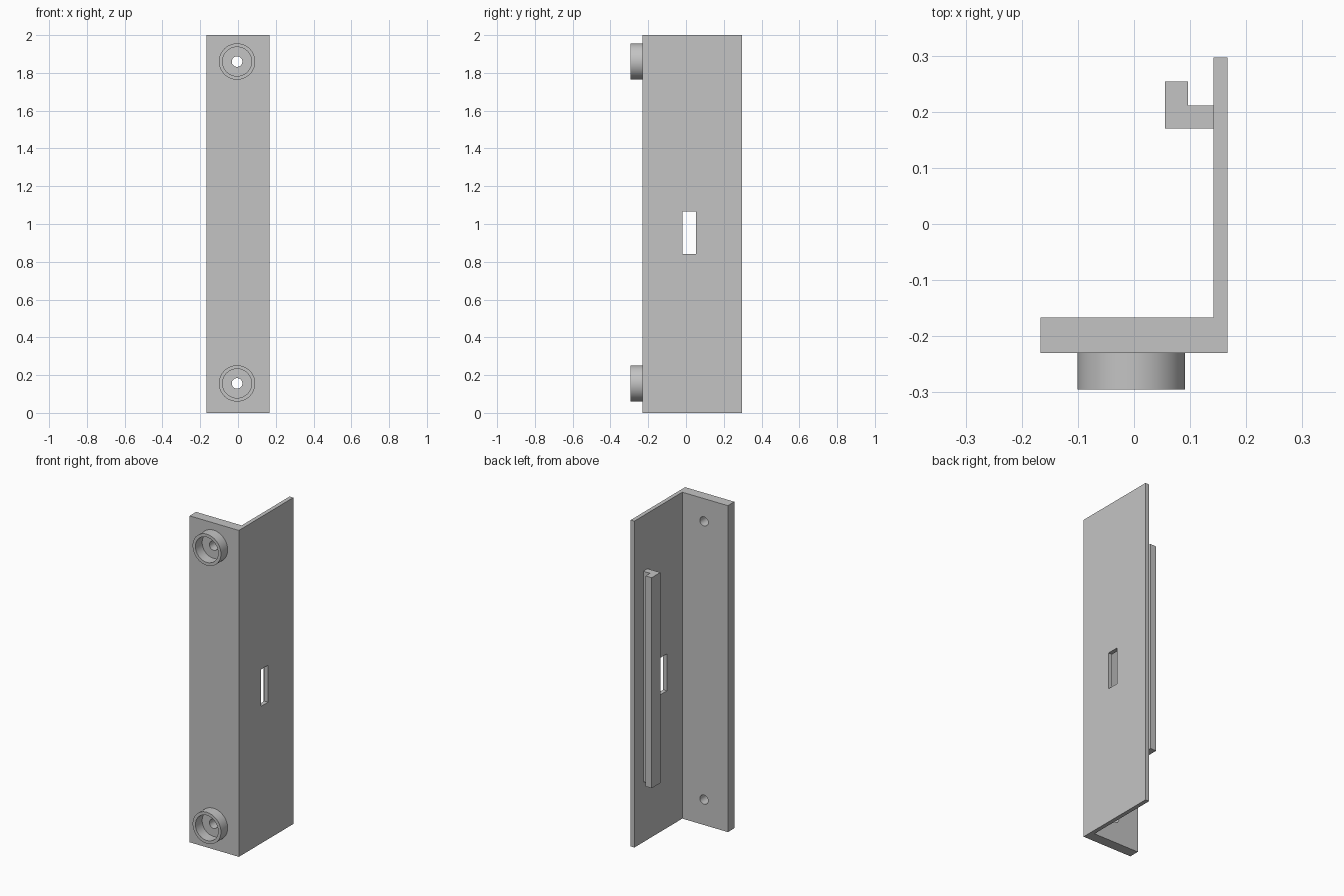
import bpy, bmesh, math
from mathutils import Matrix, Vector

cube = bpy.data.objects.get("Cube")
if cube:
    bpy.data.objects.remove(cube, do_unlink=True)

grey = bpy.data.materials.new("plain grey")
grey.use_nodes = True
COLOUR = (0.55, 0.55, 0.55, 1)
grey.diffuse_color = COLOUR
grey.node_tree.nodes["Principled BSDF"].inputs["Base Color"].default_value = COLOUR


def make_object(name, bm):
    bmesh.ops.recalc_face_normals(bm, faces=bm.faces)
    mesh = bpy.data.meshes.new(name)
    bm.to_mesh(mesh)
    bm.free()
    mesh.materials.append(grey)
    obj = bpy.data.objects.new(name, mesh)
    bpy.context.collection.objects.link(obj)
    return obj


def select_only(obj):
    bpy.ops.object.select_all(action='DESELECT')
    obj.select_set(True)
    bpy.context.view_layer.objects.active = obj


def extrusion(name, outline, bottom, top):
    """Extrude an outline in plan straight up."""
    bm = bmesh.new()
    face = bm.faces.new([bm.verts.new((x, y, bottom)) for x, y in outline])
    made = bmesh.ops.extrude_face_region(bm, geom=[face])["geom"]
    bmesh.ops.translate(bm, vec=(0, 0, top - bottom),
                        verts=[g for g in made if isinstance(g, bmesh.types.BMVert)])
    return make_object(name, bm)


def cylinder(name, radius, x, z, front, back):
    """Cylinder lying along the y axis."""
    bm = bmesh.new()
    place = Matrix.Translation((x, (front + back) / 2, z)) @ Matrix.Rotation(math.pi / 2, 4, 'X')
    bmesh.ops.create_cone(bm, cap_ends=True, segments=64, radius1=radius, radius2=radius,
                          depth=back - front, matrix=place)
    return make_object(name, bm)


def cut(obj, cutter):
    cutter.hide_render = True
    mod = obj.modifiers.new("cut", 'BOOLEAN')
    mod.operation = 'DIFFERENCE'
    mod.solver = 'EXACT'
    mod.object = cutter
    select_only(obj)
    bpy.ops.object.modifier_apply(modifier=mod.name)
    bpy.data.objects.remove(cutter, do_unlink=True)


def smooth(obj):
    select_only(obj)
    bpy.ops.object.shade_smooth_by_angle(angle=math.radians(30))


LEFT, RIGHT, INNER = -0.167, 0.167, 0.142
FACE, PLATE_BACK, END = -0.23, -0.167, 0.297
CUP_X = -0.005

# Angle bracket: thick front plate and thin side plate
bracket = extrusion("angle_bracket", [(LEFT, FACE), (RIGHT, FACE), (RIGHT, END), (INNER, END),
                                      (INNER, PLATE_BACK), (LEFT, PLATE_BACK)], 0, 2)

# Slot through the side plate
cut(bracket, extrusion("slot_cutter", [(0.1, -0.018), (0.2, -0.018), (0.2, 0.053), (0.1, 0.053)],
                       0.84, 1.066))

# Screw holes and the round cups around them
for label, z in (("lower", 0.156), ("upper", 1.86)):
    cut(bracket, cylinder("hole_cutter", 0.028, CUP_X, z, -0.4, 0))
    cup = cylinder(label + "_cup", 0.096, CUP_X, z, -0.295, FACE)
    cut(cup, cylinder("cup_cutter", 0.077, CUP_X, z, -0.4, 0))
    smooth(cup)
smooth(bracket)

# Hooked rail on the inside of the side plate
extrusion("hook_rail", [(INNER, 0.17), (INNER, 0.211), (0.096, 0.211), (0.096, 0.254),
                        (0.055, 0.254), (0.055, 0.17)], 0.37, 1.66)
